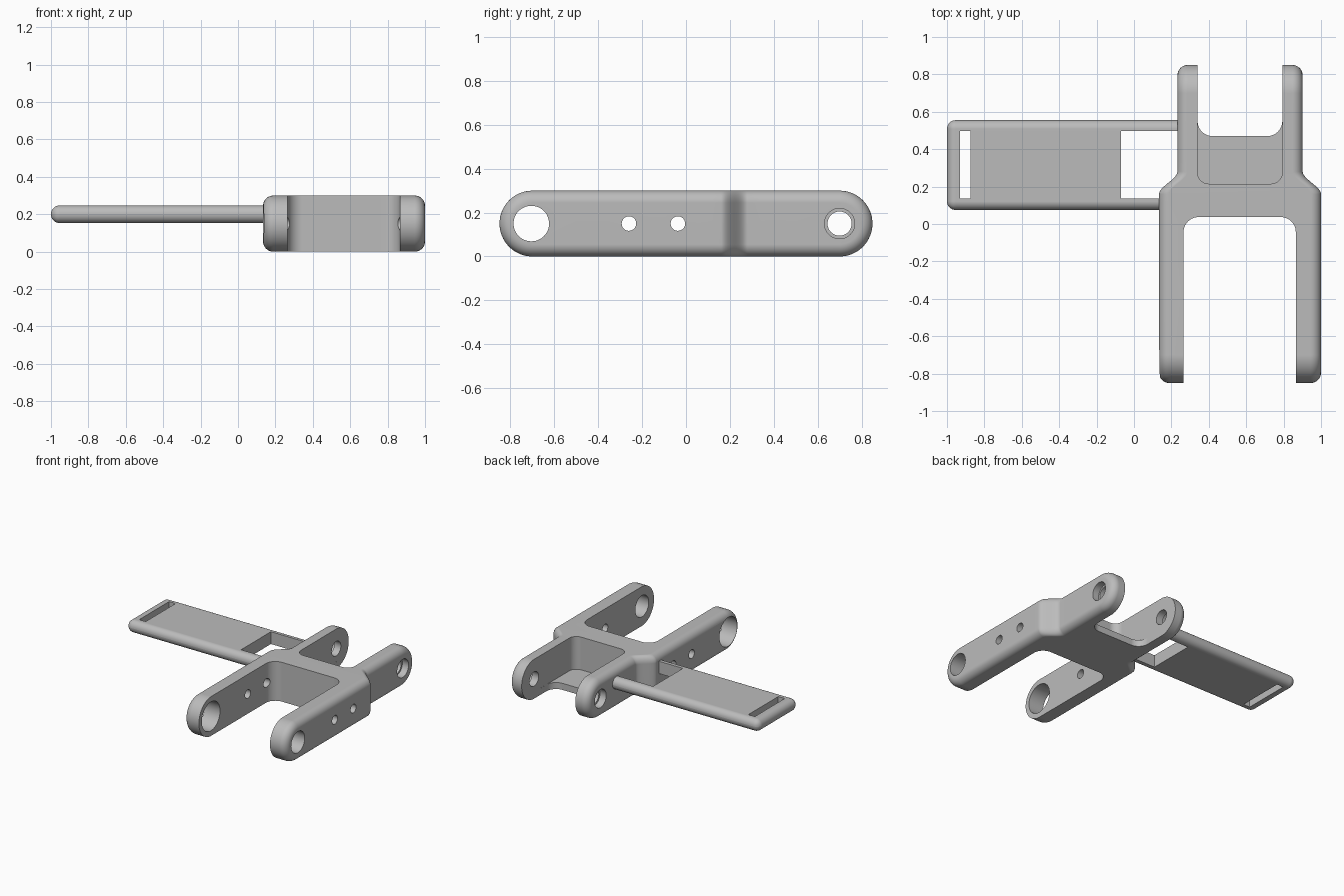
import bpy, bmesh, math
from mathutils import Matrix

cube = bpy.data.objects.get("Cube")
if cube:
    bpy.data.objects.remove(cube)

grey = bpy.data.materials.new("plain grey")
grey.use_nodes = True
grey.diffuse_color = (0.5, 0.5, 0.5, 1)
grey.node_tree.nodes["Principled BSDF"].inputs["Base Color"].default_value = grey.diffuse_color

CX, MID, END_R, FILLET = 0.567, 0.15, 0.15, 0.055


def make(name, bm):
    bmesh.ops.recalc_face_normals(bm, faces=bm.faces)
    mesh = bpy.data.meshes.new(name)
    bm.to_mesh(mesh)
    bm.free()
    mesh.materials.append(grey)
    ob = bpy.data.objects.new(name, mesh)
    bpy.context.collection.objects.link(ob)
    return ob


def activate(ob):
    bpy.ops.object.select_all(action='DESELECT')
    ob.select_set(True)
    bpy.context.view_layer.objects.active = ob


def cut(ob, bm):
    cutter = make("cutter", bm)
    cutter.hide_render = True
    activate(ob)
    mod = ob.modifiers.new("cut", 'BOOLEAN')
    mod.operation, mod.solver, mod.object = 'DIFFERENCE', 'EXACT', cutter
    bpy.ops.object.modifier_apply(modifier=mod.name)
    bpy.data.objects.remove(cutter)


def box(x0, x1, y0, y1, z0, z1):
    bm = bmesh.new()
    place = Matrix.Translation(((x0 + x1) / 2, (y0 + y1) / 2, (z0 + z1) / 2))
    bmesh.ops.create_cube(bm, size=1, matrix=place @ Matrix.Diagonal((x1 - x0, y1 - y0, z1 - z0, 1)))
    return bm


def slot(x0, x1, closed, opened, r, z0, z1):
    """Open-ended slot with two rounded corners at its closed end."""
    s = 1 if opened > closed else -1
    pts = [(x0, opened)]
    for cx, start in ((x0 + r, math.pi), (x1 - r, 1.5 * math.pi)):
        for i in range(11):
            a = start + i / 10 * math.pi / 2
            pts.append((cx + r * math.cos(a), closed + s * r + s * r * math.sin(a)))
    pts.append((x1, opened))
    bm = bmesh.new()
    face = bm.faces.new([bm.verts.new((x, y, z0)) for x, y in pts])
    new = bmesh.ops.extrude_face_region(bm, geom=[face])["geom"]
    bmesh.ops.translate(bm, vec=(0, 0, z1 - z0), verts=[v for v in new if isinstance(v, bmesh.types.BMVert)])
    return bm


def hole(x0, x1, y, r):
    bm = bmesh.new()
    place = Matrix.Translation(((x0 + x1) / 2, y, MID)) @ Matrix.Rotation(math.pi / 2, 4, 'Y')
    bmesh.ops.create_cone(bm, cap_ends=True, segments=48, radius1=r, radius2=r, depth=x1 - x0, matrix=place)
    return bm


def half_width(y):
    """Wide at the front, stepping smoothly to narrow at the rear."""
    t = min(max((y - 0.16) / 0.12, 0), 1)
    return 0.433 - 0.098 * t * t * (3 - 2 * t)


# Body: filleted stadium side faces following the stepped outline
columns = [-0.7, -0.35, 0, 0.12] + [0.16 + 0.01 * i for i in range(13)] + [0.34, 0.5, 0.7]
ARC = 16


def upper_points(r):
    pts = []
    for i in range(ARC):
        a = math.pi - i / ARC * math.pi / 2
        pts.append((-0.7 + r * math.cos(a), r * math.sin(a)))
    pts += [(y, r) for y in columns]
    for i in range(1, ARC + 1):
        a = math.pi / 2 * (1 - i / ARC)
        pts.append((0.7 + r * math.cos(a), r * math.sin(a)))
    return pts


bm = bmesh.new()
outer = {}
for side in (-1, 1):
    prev = None
    for k in range(9):
        a = k / 8 * math.pi / 2
        inset, drop = FILLET * (1 - math.cos(a)), FILLET * (1 - math.sin(a))
        pts = upper_points(END_R - inset)
        n = len(pts)
        loop = pts + [(y, -z) for y, z in pts[-2:0:-1]]
        ring = [bm.verts.new((CX + side * (half_width(y) - drop), y, MID + z)) for y, z in loop]
        if prev:
            for i in range(len(ring)):
                j = (i + 1) % len(ring)
                bm.faces.new((prev[i], prev[j], ring[j], ring[i]))
        else:
            outer[side] = ring
        prev = ring
    # flat side strip
    for i in range(n - 1):
        quad = [prev[i], prev[i + 1], prev[-i - 1], prev[-i]]
        bm.faces.new(list(dict.fromkeys(quad)))
count = len(outer[1])
for i in range(count):
    j = (i + 1) % count
    bm.faces.new((outer[-1][i], outer[-1][j], outer[1][j], outer[1][i]))
body = make("forked_body", bm)

# Front opening, rear pocket and rear opening behind its ledge
cut(body, slot(0.265, 0.865, 0.037, -1, 0.08, -0.1, 0.4))
cut(body, slot(0.34, 0.793, 0.215, 1, 0.06, 0.05, 0.4))
cut(body, slot(0.3401, 0.7929, 0.47, 1, 0.08, -0.1, 0.2))

# Cross holes
cut(body, hole(0, 0.5, -0.705, 0.11))
cut(body, hole(0.6, 1.2, -0.705, 0.081))
for y in (-0.26, -0.037):
    cut(body, hole(0, 1.2, y, 0.033))
cut(body, hole(0, 1.2, 0.7, 0.055))
for x0, x1 in ((0.1, 0.285), (0.85, 1.1)):
    cut(body, hole(x0, x1, 0.7, 0.069))

# Side strap with rounded rim, end slot and window
strap = make("side_strap", box(-1, 0.29, 0.075, 0.555, 0.153, 0.247))
activate(strap)
bevel = strap.modifiers.new("rim", 'BEVEL')
bevel.width, bevel.segments = 0.0465, 8
bpy.ops.object.modifier_apply(modifier=bevel.name)
cut(strap, box(-0.93, -0.875, 0.137, 0.497, 0, 0.4))
cut(strap, box(-0.07, 0.4, 0.137, 0.497, 0, 0.4))

for ob in (body, strap):
    activate(ob)
    bpy.ops.object.shade_smooth_by_angle(angle=math.radians(30))
    weighted = ob.modifiers.new("even shading", 'WEIGHTED_NORMAL')
    weighted.keep_sharp = True
